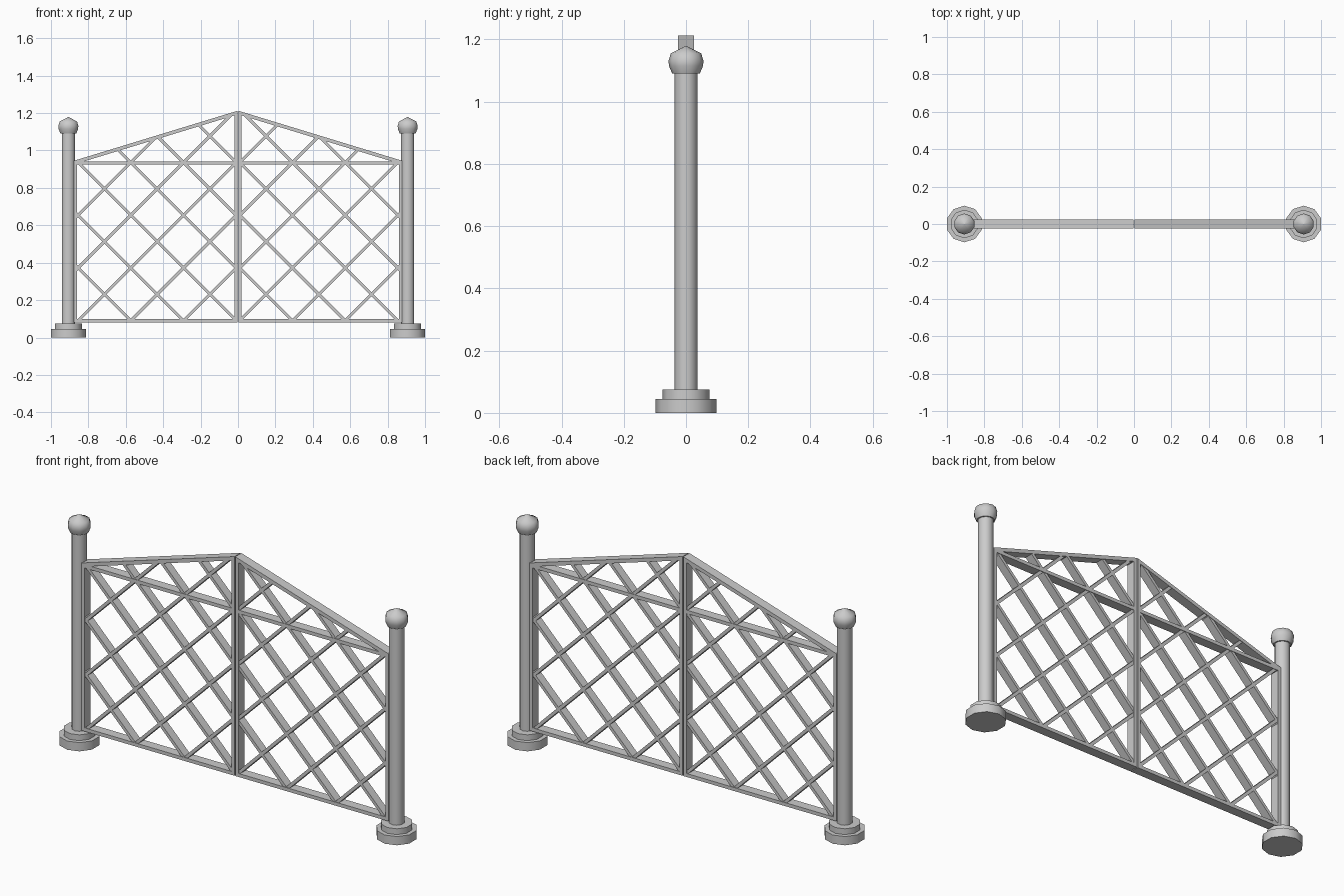
import bpy
import math
from mathutils import Vector

cube = bpy.data.objects.get("Cube")
if cube:
    bpy.data.objects.remove(cube, do_unlink=True)

grey = bpy.data.materials.new("painted grey metal")
grey.use_nodes = True
COLOUR = (0.6, 0.6, 0.6, 1)
grey.diffuse_color = COLOUR
grey.node_tree.nodes["Principled BSDF"].inputs["Base Color"].default_value = COLOUR


def add_object(name, verts, faces):
    mesh = bpy.data.meshes.new(name)
    mesh.from_pydata(verts, [], faces)
    mesh.materials.append(grey)
    obj = bpy.data.objects.new(name, mesh)
    bpy.context.collection.objects.link(obj)
    return obj


def prism(name, outline, depth, side):
    """Extrude an x-z outline along y; side = -1 mirrors it to the right leaf."""
    n = len(outline)
    if side < 0:
        outline = [(-x, z) for x, z in reversed(outline)]
    verts = [(x, y, z) for y in (-depth / 2, depth / 2) for x, z in outline]
    faces = [tuple(range(n)), tuple(reversed(range(n, 2 * n)))]
    faces += [(i, i + n, (i + 1) % n + n, (i + 1) % n) for i in range(n)]
    return add_object(name, verts, faces)


def box(name, x0, x1, z0, z1, side):
    prism(name, [(x0, z0), (x1, z0), (x1, z1), (x0, z1)], DEPTH, side)


def lathe(name, profile, x, sides=10):
    """Turn an (r, z) profile, listed from bottom to top, about a vertical axis."""
    verts, faces = [], []
    for r, z in profile:
        for i in range(sides):
            a = math.pi / 2 + math.tau * i / sides
            verts.append((x + r * math.cos(a), r * math.sin(a), z))
    for k in range(len(profile) - 1):
        for i in range(sides):
            j = (i + 1) % sides
            faces.append((k * sides + i, k * sides + j,
                          (k + 1) * sides + j, (k + 1) * sides + i))
    last = (len(profile) - 1) * sides
    faces.append(tuple(reversed(range(sides))))
    faces.append(tuple(range(last, last + sides)))
    obj = add_object(name, verts, faces)
    bpy.ops.object.select_all(action="DESELECT")
    obj.select_set(True)
    bpy.context.view_layer.objects.active = obj
    bpy.ops.object.shade_smooth_by_angle(angle=math.radians(60))


# Gate dimensions
DEPTH, SLAT_DEPTH, SLAT = 0.05, 0.044, 0.016
INNER, OUTER, THICK = 0.002, 0.878, 0.018
BOTTOM, EAVE, PEAK = 0.08, 0.945, 1.213
SLOPE = (PEAK - EAVE) / OUTER
PITCH = 0.282
ORIGIN = Vector((0.009, 0.09))


def roof(x):
    return PEAK - SLOPE * x


# Half planes (normal, limit) that bound the lattice centre lines
BOUNDS = [(Vector((-1, 0)), -0.009), (Vector((1, 0)), 0.868),
          (Vector((0, -1)), -0.09), (Vector((SLOPE, 1)), PEAK - 0.012)]


def clip(point, direction):
    lo, hi = -5.0, 5.0
    for normal, limit in BOUNDS:
        t = (limit - normal.dot(point)) / normal.dot(direction)
        if normal.dot(direction) > 0:
            hi = min(hi, t)
        else:
            lo = max(lo, t)
    return lo, hi


def lattice(label, side):
    for lean, steps in ((1, range(-3, 3)), (-1, range(1, 6))):
        direction = Vector((1, lean)).normalized()
        across = Vector((-direction.y, direction.x)) * SLAT / 2
        for k in steps:
            start = ORIGIN + Vector((k * PITCH, 0))
            lo, hi = clip(start, direction)
            if hi - lo < 0.03:
                continue
            a, b = start + direction * lo, start + direction * hi
            outline = [tuple(p) for p in (a - across, b - across, b + across, a + across)]
            prism(f"{label}_lattice_slat", outline, SLAT_DEPTH, side)


for label, side in (("left", 1), ("right", -1)):
    # Post with stepped foot and ball finial
    x = side * 0.907
    lathe(f"{label}_post_foot", [(0.098, 0), (0.098, 0.045)], x)
    lathe(f"{label}_post_collar", [(0.076, 0.045), (0.076, 0.075)], x)
    lathe(f"{label}_post", [(0.037, 0.075), (0.037, 1.1)], x)
    lathe(f"{label}_post_finial", [(0.044, 1.09), (0.055, 1.115), (0.056, 1.132),
                                   (0.049, 1.155), (0.001, 1.179)], x)

    # Leaf frame: stiles, rails and sloping top rail
    prism(f"{label}_inner_stile", [(INNER, BOTTOM), (INNER + THICK, BOTTOM),
          (INNER + THICK, roof(INNER + THICK) - 0.005), (INNER, roof(INNER) - 0.005)],
          DEPTH, side)
    box(f"{label}_outer_stile", OUTER - THICK, OUTER, BOTTOM, EAVE - 0.005, side)
    box(f"{label}_bottom_rail", INNER, OUTER, BOTTOM, BOTTOM + THICK, side)
    box(f"{label}_middle_rail", INNER, OUTER, 0.924, 0.942, side)
    drop = THICK * 1.1
    prism(f"{label}_top_rail", [(INNER, roof(INNER) - drop), (OUTER, EAVE - drop),
                                (OUTER, EAVE), (INNER, roof(INNER))], DEPTH, side)
    lattice(label, side)
